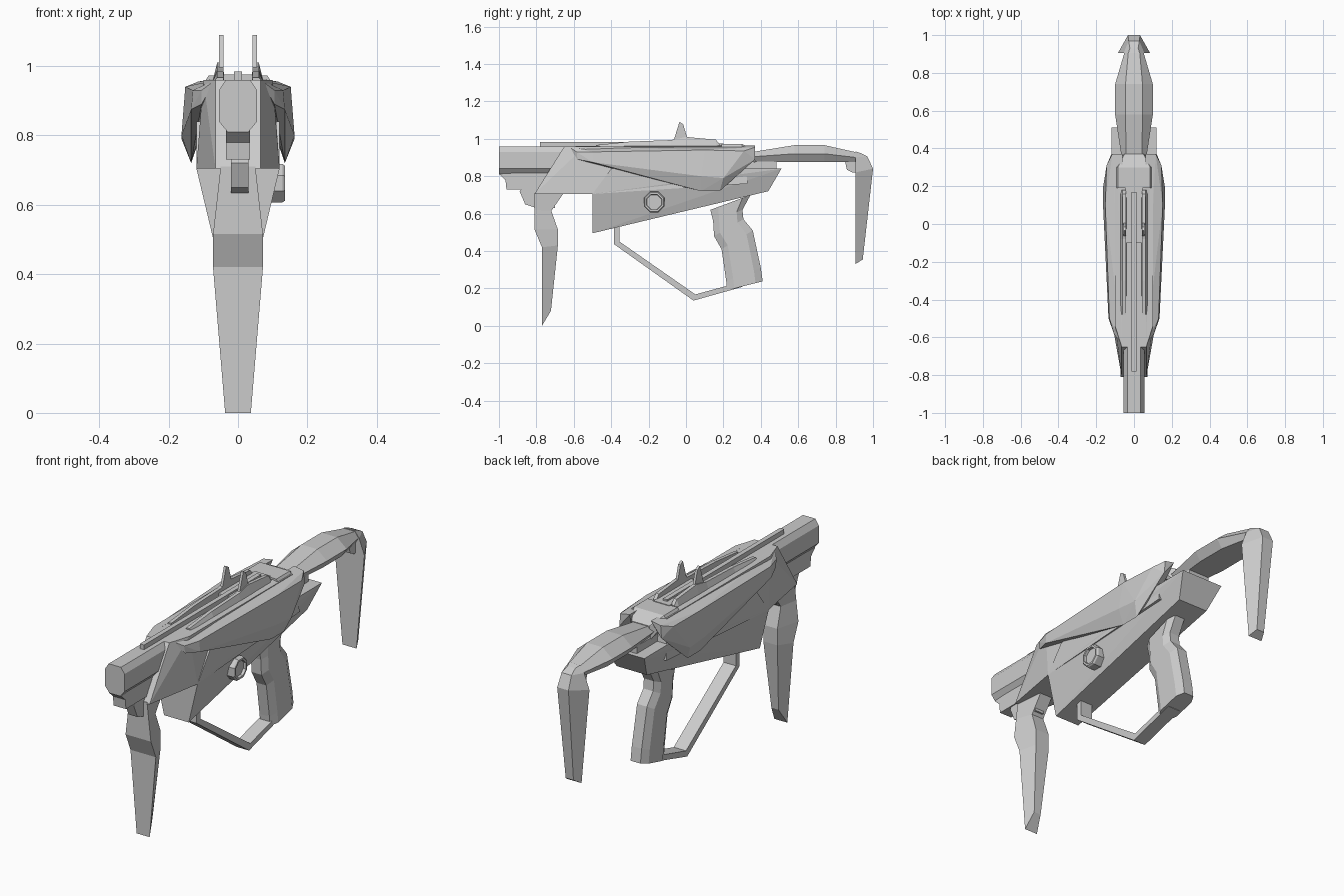
import bpy, bmesh, math
from mathutils import Vector

if "Cube" in bpy.data.objects:
    bpy.data.objects.remove(bpy.data.objects["Cube"])


def finish(name, bm, mirror=False):
    bmesh.ops.recalc_face_normals(bm, faces=bm.faces)
    me = bpy.data.meshes.new(name)
    bm.to_mesh(me)
    bm.free()
    ob = bpy.data.objects.new(name, me)
    bpy.context.collection.objects.link(ob)
    if mirror:
        ob.modifiers.new("Mirror", "MIRROR")
    return ob


def loft(name, rings, mirror=False):
    """Skin rings of equal point count and cap both ends."""
    bm = bmesh.new()
    vs = [[bm.verts.new(p) for p in r] for r in rings]
    n = len(vs[0])
    for a, b in zip(vs, vs[1:]):
        for i in range(n):
            j = (i + 1) % n
            bm.faces.new((a[i], a[j], b[j], b[i]))
    bm.faces.new(vs[0])
    bm.faces.new(vs[-1])
    return finish(name, bm, mirror)


def extrude(name, profile, x0, x1, mirror=False):
    """Extrude a (y, z) side profile across x."""
    return loft(name, [[(x, y, z) for y, z in profile] for x in (x0, x1)], mirror)


def hull(name, pts, both=False, mirror=False):
    bm = bmesh.new()
    for x, y, z in pts:
        for s in ((1, -1) if both else (1,)):
            bm.verts.new((s * x, y, z))
    res = bmesh.ops.convex_hull(bm, input=bm.verts)
    junk = set(res["geom_interior"]) | set(res["geom_unused"])
    bmesh.ops.delete(bm, geom=[v for v in junk if isinstance(v, bmesh.types.BMVert)],
                     context="VERTS")
    bmesh.ops.dissolve_limit(bm, angle_limit=0.03, verts=bm.verts, edges=bm.edges)
    return finish(name, bm, mirror)


def box(name, x, y0, y1, z0, z1):
    return extrude(name, [(y0, z0), (y1, z0), (y1, z1), (y0, z1)], -x, x)


# Barrel with chamfered section, and the stepped mount below it
section = [(.03, .81), (.055, .84), (.055, .93), (.035, .96),
           (-.035, .96), (-.055, .93), (-.055, .84), (-.03, .81)]
loft("barrel", [[(x, y, z) for x, z in section] for y in (-1, -.5)])
extrude("barrel_mount", [(-1, .812), (-.965, .78), (-.96, .73), (-.7, .73), (-.7, .83)],
        -.035, .035)
extrude("mount_latch", [(-.89, .72), (-.86, .65), (-.8, .63), (-.7, .63), (-.7, .74),
                        (-.87, .74)], -.02, .03)

# Upper and lower receiver
hull("upper_body", [(.065, -.81, .705), (.065, -.65, .96), (.12, -.5, .705), (.1, -.54, .96),
                    (.12, .33, .76), (.1, .3, .96)], both=True)
hull("lower_body", [(.12, -.5, .705), (.07, -.5, .495), (.085, .44, .72),
                    (.12, .51, .84), (.12, -.4, .84)], both=True)

# Faceted side panels
hull("side_panel", [(.065, -.63, .96), (.105, -.585, .93), (.105, -.58, .89), (.13, -.5, .93),
                    (.135, -.5, .875), (.152, .1, .94), (.145, .31, .935), (.163, .08, .80),
                    (.163, .2, .79), (.135, .08, .72), (.135, .18, .72), (.12, .37, .89),
                    (.115, .37, .955), (.06, .37, .965), (.08, .33, .88)], mirror=True)

# Top rib, rails and twin sight posts
box("top_rib", .012, -.78, .17, .95, .984)
box("rear_top_plate", .045, -.1, .2, .95, .975)
loft("top_rail", [[(.04, y, .95), (.075, y, .95), (.06, y, z), (.042, y, z)]
                  for y, z in ((-.48, .967), (-.3, .985), (-.08, .993), (0, 1.01),
                               (.16, .995), (.18, .97))], mirror=True)
extrude("sight_post", [(-.07, .98), (-.06, 1.01), (-.035, 1.09), (-.015, 1.078),
                       (.005, 1.01), (.02, .98)], .042, .055, mirror=True)

# Side knob: octagonal rim with recessed centre, on the right only
def octagon(x, r):
    return [(x, -.17 + r * math.cos((i + .5) * math.pi / 4),
             .662 + r * math.sin((i + .5) * math.pi / 4)) for i in range(8)]


loft("side_knob", [octagon(x, r) for x, r in ((.08, .06), (.128, .06), (.136, .054),
                                              (.136, .044), (.122, .042))])

# Stock arm: hexagonal sections swept backwards, with its collar
loft("stock_arm", [[(t, y, top), (w, y, mid), (w * .7, y, .875),
                    (-w * .7, y, .875), (-w, y, mid), (-t, y, top)]
                   for y, w, t, mid, top in ((.25, .055, .04, .9, .92), (.37, .068, .042, .905, .932),
                                             (.58, .1, .045, .92, .966), (.74, .1, .045, .92, .966),
                                             (.91, .05, .03, .9, .928))])
hull("stock_collar", [(.1, .19, .95), (.1, .3, .95), (.085, .19, .972), (.085, .3, .972),
                      (.05, .37, .935), (.06, .37, .87)], both=True)
box("stock_block", .06, .2, .485, .8, .878)
extrude("stock_nub", [(.85, .88), (.86, .835), (.89, .82), (.92, .82), (.92, .88)], -.035, .035)

# Shoulder rest: wide front face, narrow back face
loft("shoulder_rest", [[(-f, y0, z0), (f, y0, z0), (b, y1, z1), (-b, y1, z1)]
                       for f, b, y0, z0, y1, z1 in ((.04, .022, .905, .33, .945, .355),
                                                    (.085, .032, .905, .82, 1, .84),
                                                    (.055, .028, .905, .9, .97, .905),
                                                    (.03, .022, .905, .933, .93, .925))])

# Front grip
loft("front_grip", [[(-f, y0, z0), (f, y0, z0), (b, y1, z1), (-b, y1, z1)]
                    for f, b, y0, z0, y1, z1 in ((.037, .02, -.77, 0, -.722, .08),
                                                 (.072, .04, -.77, .42, -.685, .43),
                                                 (.072, .04, -.81, .515, -.685, .515),
                                                 (.06, .035, -.81, .62, -.72, .615),
                                                 (.05, .035, -.81, .71, -.65, .715))])

# Pistol grip: chamfered sections along its curved path
rings = []
for y0, z0, y1, z1 in ((.22, .19, .41, .238), (.215, .24, .4, .31), (.19, .41, .357, .51),
                       (.15, .48, .307, .57), (.145, .56, .302, .62), (.13, .62, .345, .70)):
    a, b = Vector((0, y0, z0)), Vector((0, y1, z1))
    ring = [a.lerp(b, t) + Vector((w, 0, 0)) for t, w in
            ((0, -.028), (0, .028), (.2, .048), (.8, .048),
             (1, .028), (1, -.028), (.8, -.048), (.2, -.048))]
    rings.append(ring)
loft("pistol_grip", rings)

# Trigger guard strap
extrude("trigger_guard", [(-.385, .55), (-.385, .437), (.04, .135), (.3, .208), (.3, .236),
                          (.05, .168), (-.355, .45), (-.355, .55)], -.035, .035)
